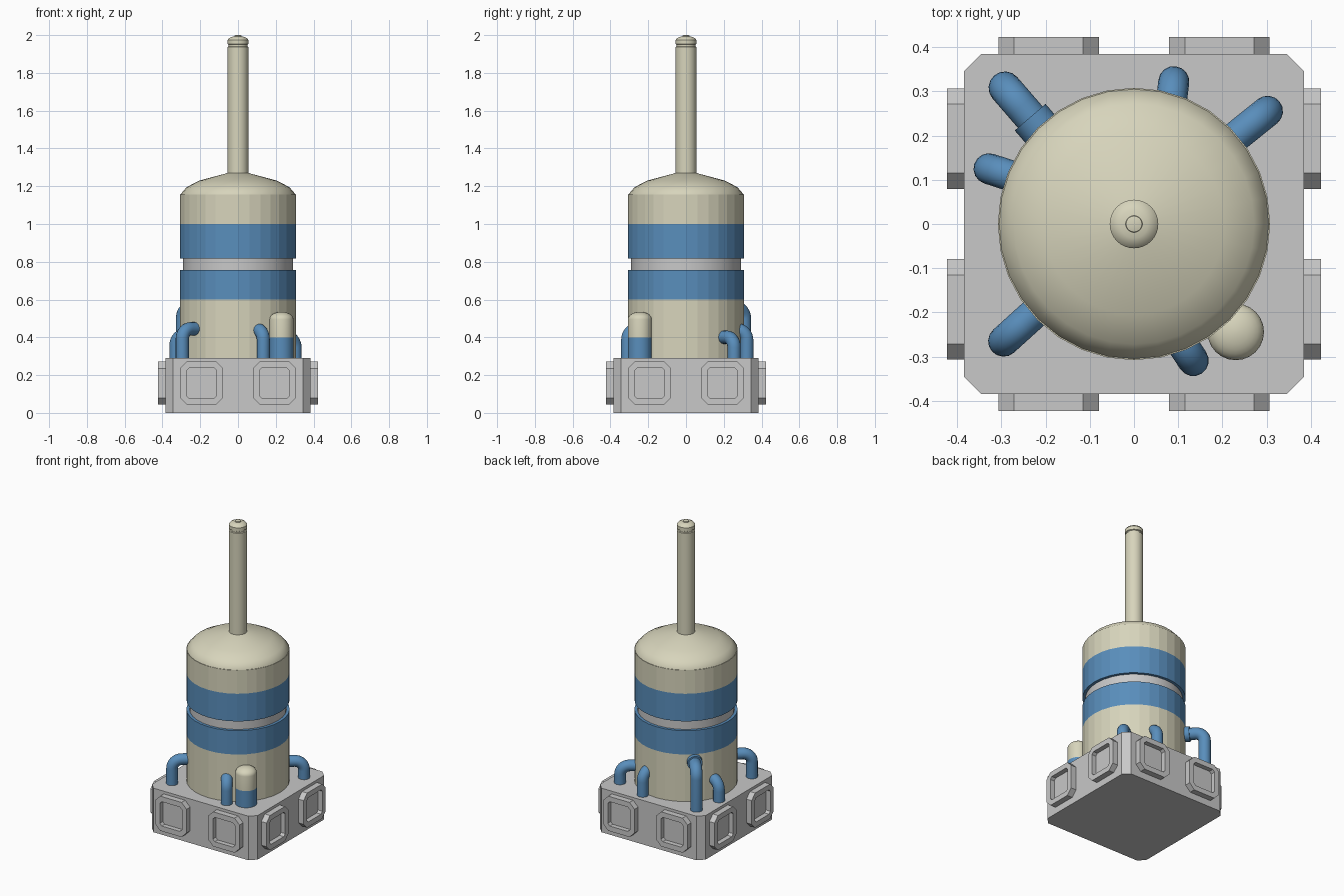
import bpy, bmesh, math
from mathutils import Matrix, Vector

if "Cube" in bpy.data.objects:
    bpy.data.objects.remove(bpy.data.objects["Cube"])


def mat(name, rgb):
    m = bpy.data.materials.new(name)
    m.diffuse_color = (*rgb, 1)
    m.use_nodes = True
    m.node_tree.nodes["Principled BSDF"].inputs["Base Color"].default_value = m.diffuse_color
    return m


BEIGE = mat("beige", (0.68, 0.66, 0.50))
BLUE = mat("blue", (0.10, 0.27, 0.50))
GREY = mat("light_grey", (0.58, 0.58, 0.58))


def finish(name, bm, mats, smooth=None):
    bmesh.ops.recalc_face_normals(bm, faces=bm.faces)
    me = bpy.data.meshes.new(name)
    bm.to_mesh(me)
    bm.free()
    ob = bpy.data.objects.new(name, me)
    bpy.context.collection.objects.link(ob)
    for m in mats:
        me.materials.append(m)
    if smooth:
        bpy.ops.object.select_all(action='DESELECT')
        ob.select_set(True)
        bpy.context.view_layer.objects.active = ob
        bpy.ops.object.shade_smooth_by_angle(angle=math.radians(smooth))
    return ob


def loft(bm, loops, cap_start=True, cap_end=True):
    """Bridge equal-length point loops; returns nothing, caps are n-gons."""
    rings = [[bm.verts.new(p) for p in lp] for lp in loops]
    n = len(rings[0])
    for a, b in zip(rings, rings[1:]):
        for i in range(n):
            j = (i + 1) % n
            bm.faces.new((a[i], a[j], b[j], b[i]))
    if cap_start:
        bm.faces.new(rings[0])
    if cap_end:
        bm.faces.new(rings[-1])


def lathe(name, profile, mats, rule=None, seg=32, at=(0, 0), smooth=None):
    """Revolve (radius, z) points; rule(z) picks the material slot."""
    bm = bmesh.new()
    loft(bm, [[(at[0] + r * math.cos(2 * math.pi * i / seg),
                at[1] + r * math.sin(2 * math.pi * i / seg), z)
               for i in range(seg)] for r, z in profile])
    if rule:
        for f in bm.faces:
            f.material_index = rule(f.calc_center_median().z)
    return finish(name, bm, mats, smooth)


def octagon(h, c):
    return [(h, h - c), (h - c, h), (c - h, h), (-h, h - c),
            (-h, c - h), (c - h, -h), (h - c, -h), (h, c - h)]


# base block with chamfered corners
bm = bmesh.new()
loft(bm, [[(x, y, z) for x, y in octagon(0.385, 0.04)] for z in (0, 0.29)])
finish("base", bm, [GREY])

# two recessed hatch frames on each side of the base
for s in range(4):
    for cx in (-0.193, 0.193):
        bm = bmesh.new()
        steps = [(0.114, 0.036, 0.38), (0.114, 0.036, 0.423),
                 (0.080, 0.014, 0.423), (0.080, 0.014, 0.392)]
        loft(bm, [[(cx + u, -d, 0.158 + v) for u, v in octagon(h, c)]
                  for h, c, d in steps], cap_start=False)
        bm.transform(Matrix.Rotation(s * math.pi / 2, 4, 'Z'))
        finish(f"hatch_{s}_{'left' if cx < 0 else 'right'}", bm, [GREY])

# faceted body sections, painted by height
lathe("lower_body", [(0.308, 0.28), (0.308, 0.60), (0.308, 0.757)],
      [BEIGE, BLUE], lambda z: int(z > 0.6))
lathe("body_groove", [(0.29, 0.74), (0.29, 0.84)], [GREY], smooth=30)
lathe("upper_body", [(0.308, 0.818), (0.308, 1.0), (0.308, 1.155)],
      [BEIGE, BLUE], lambda z: int(z < 1.0))

# domed roof
lathe("dome", [(0.305, 1.15), (0.305, 1.157), (0.272, 1.195), (0.205, 1.23),
               (0.055, 1.27), (0.02, 1.274)], [BEIGE], smooth=50)

# mast with cap and small knob
lathe("mast", [(0.055, 1.265), (0.055, 1.938), (0.049, 1.941), (0.049, 1.949),
               (0.055, 1.952), (0.055, 1.974), (0.046, 1.985), (0.032, 1.991),
               (0.019, 1.993), (0.018, 1.998), (0.010, 2.0)],
      [BEIGE], smooth=35)

# small round-topped tank
cap = [(0.064 * math.cos(a), 0.495 + 0.04 * math.sin(a))
       for a in (math.pi / 2 * k / 7 for k in range(7))]
lathe("side_tank", [(0.064, 0.28), (0.064, 0.40)] + cap + [(0.004, 0.535)],
      [BEIGE, BLUE], lambda z: int(z < 0.4), seg=24, at=(0.23, -0.244), smooth=40)


def pipe(name, foot, end, top, r=0.035, bend=0.055):
    """Upright pipe with a quarter bend into the body."""
    f, e = Vector((*foot, 0)), Vector((*end, 0))
    d = (e - f).normalized()
    up = Vector((0, 0, 1))
    zc = top - r
    pts = [f + up * 0.27]
    for k in range(9):
        a = math.pi / 2 * k / 8
        pts.append(f + d * bend * (1 - math.cos(a)) + up * (zc - bend + bend * math.sin(a)))
    pts.append(e + up * zc)
    side = d.cross(up)
    loops = []
    for i, p in enumerate(pts):
        t = (pts[min(i + 1, len(pts) - 1)] - pts[max(i - 1, 0)]).normalized()
        n = side.cross(t)
        loops.append([p + r * (math.cos(b) * side + math.sin(b) * n)
                      for b in (2 * math.pi * j / 16 for j in range(16))])
    bm = bmesh.new()
    loft(bm, loops)
    return finish(name, bm, [BLUE], 40)


# pipes around the body
pipe("tall_pipe", (-0.292, 0.308), (-0.19, 0.19), 0.59, 0.037)
pipe("left_pipe", (-0.328, 0.125), (-0.25, 0.10), 0.45)
pipe("back_pipe", (0.09, 0.322), (0.08, 0.24), 0.475)
pipe("back_right_pipe", (0.302, 0.255), (0.19, 0.165), 0.435)
pipe("front_left_pipe", (-0.295, -0.265), (-0.19, -0.17), 0.48)
pipe("front_pipe", (0.134, -0.309), (0.085, -0.235), 0.475)

# collar where the tall pipe meets the body
d = Vector((0.102, -0.118, 0)).normalized()
bm = bmesh.new()
bmesh.ops.create_cone(bm, cap_ends=True, segments=20, radius1=0.046, radius2=0.046, depth=0.07)
bm.transform(Matrix.Translation((-0.212, 0.215, 0.553))
             @ d.to_track_quat('Z', 'Y').to_matrix().to_4x4())
finish("pipe_collar", bm, [BLUE], 40)
